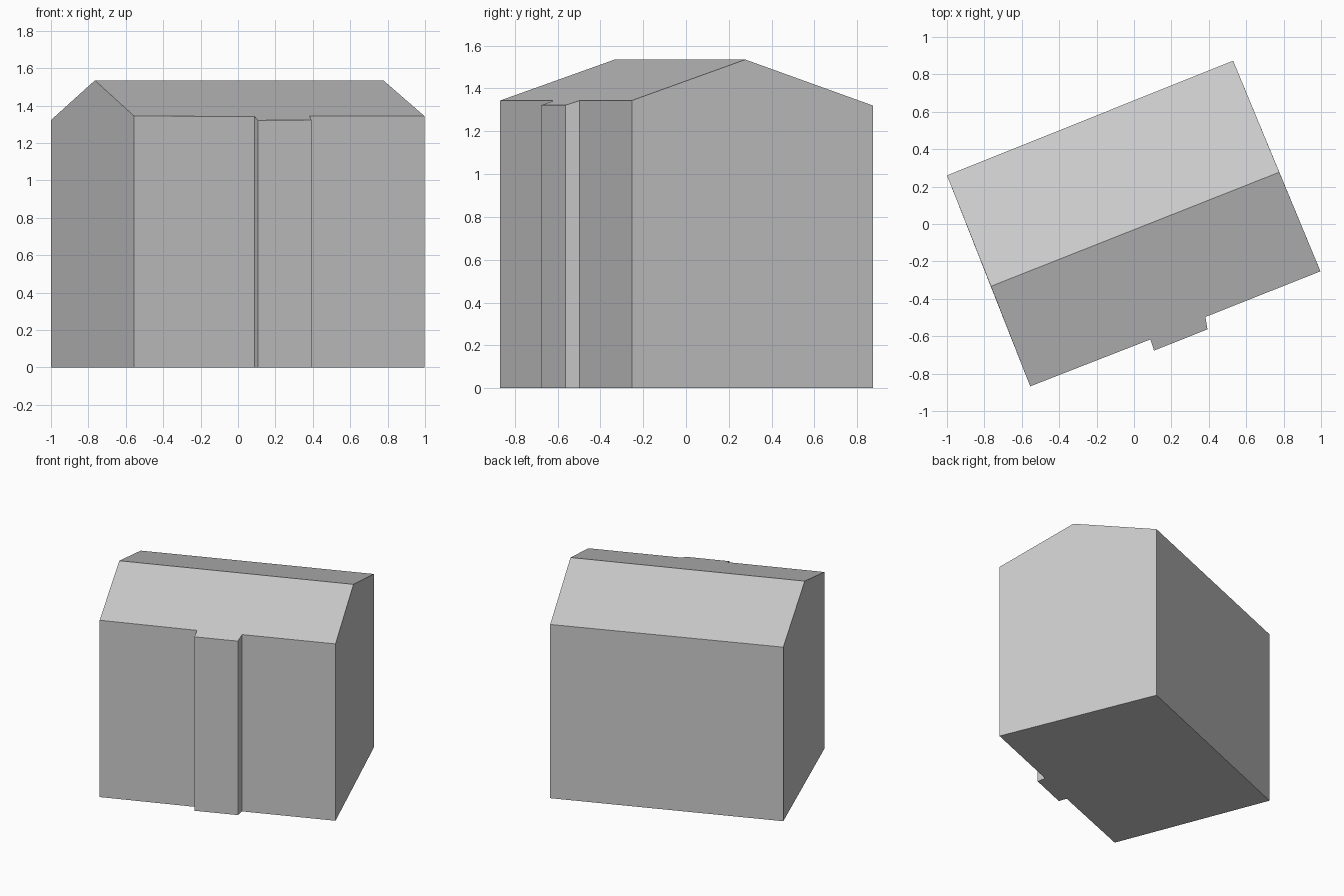
import bpy
import bmesh
from mathutils import Vector

cube = bpy.data.objects.get("Cube")
if cube:
    bpy.data.objects.remove(cube, do_unlink=True)

# One flat grey for the whole building
grey = bpy.data.materials.new("plain_grey")
grey.use_nodes = True
colour = (0.6, 0.6, 0.6, 1)
grey.diffuse_color = colour
grey.node_tree.nodes["Principled BSDF"].inputs["Base Color"].default_value = colour

# Footprint: front wall with its shallow bay, then the back wall
front = [(-0.555, -0.868), (0.088, -0.617), (0.107, -0.677), (0.393, -0.563),
         (0.382, -0.497), (0.997, -0.253)]
back = [(0.53, 0.873), (-1.0, 0.26)]
ridge = [(0.777, 0.277), (-0.765, -0.333)]
RIDGE_Z, PITCH = 1.535, 0.333

ridge_start = Vector(ridge[1])
along = (Vector(ridge[0]) - ridge_start).normalized()


def roof_height(p):
    """Height of the pitched roof above a footprint point."""
    return RIDGE_Z - PITCH * abs(along.cross(Vector(p) - ridge_start))


bm = bmesh.new()
outline = front + back
base = [bm.verts.new((x, y, 0)) for x, y in outline]
eave = [bm.verts.new((x, y, roof_height((x, y)))) for x, y in outline]
right_peak, left_peak = [bm.verts.new((x, y, RIDGE_Z)) for x, y in ridge]

# Walls; the two gable ends also take in a ridge point
count, n_front = len(outline), len(front)
peaks = {n_front - 1: right_peak, count - 1: left_peak}
for i in range(count):
    j = (i + 1) % count
    wall = [base[i], base[j], eave[j]]
    if i in peaks:
        wall.append(peaks[i])
    bm.faces.new(wall + [eave[i]])

# Floor and the two roof slopes, the front one running out over the bay
bm.faces.new(base[::-1])
bm.faces.new(eave[:n_front] + [right_peak, left_peak])
bm.faces.new(eave[n_front:] + [left_peak, right_peak])
bmesh.ops.recalc_face_normals(bm, faces=bm.faces)

mesh = bpy.data.meshes.new("gabled_building")
bm.to_mesh(mesh)
bm.free()
mesh.materials.append(grey)
building = bpy.data.objects.new("gabled_building", mesh)
bpy.context.collection.objects.link(building)
